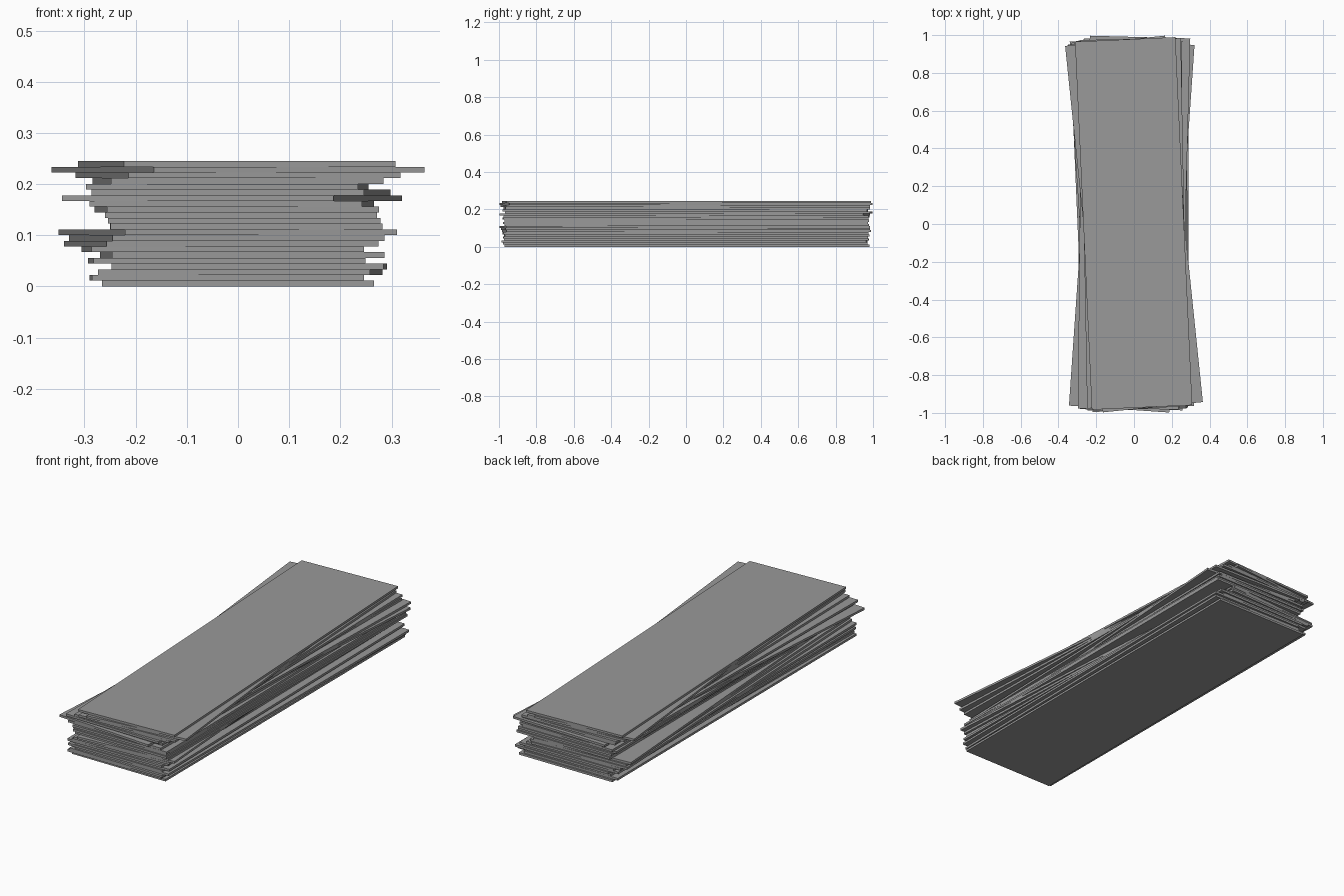
import bpy, math

WIDTH, LENGTH, THICK = 0.532, 1.95, 0.245 / 22

# Loose stack, bottom to top: (x offset, y offset, sideways sway over the board length)
BOARDS = [
    (0.000, 0.005, 0.000), (-0.022, -0.004, 0.005), (0.004, -0.008, -0.024),
    (0.022, 0.003, -0.007), (-0.022, -0.003, 0.011), (0.008, 0.004, 0.024),
    (-0.030, -0.003, 0.020), (-0.033, 0.003, 0.083), (-0.022, -0.003, 0.085),
    (-0.020, -0.006, 0.130), (0.016, 0.004, 0.001), (0.012, -0.003, 0.000),
    (0.006, 0.004, 0.000), (-0.002, -0.003, 0.024), (-0.012, 0.003, -0.024),
    (-0.012, -0.007, -0.134), (0.006, 0.015, -0.052), (-0.021, -0.004, -0.021),
    (0.000, 0.004, 0.036), (0.000, -0.003, 0.104), (0.000, 0.000, 0.200),
    (-0.002, 0.003, 0.089),
]

# Dark grey for the whole stack
grey = bpy.data.materials.new("dark_grey")
grey.diffuse_color = (0.32, 0.32, 0.32, 1)


def board(i, x, y, sway):
    """One flat board, slightly turned about the vertical."""
    bpy.ops.mesh.primitive_cube_add(
        size=1, location=(x, y, (i + 0.5) * THICK),
        rotation=(0, 0, math.asin(sway / LENGTH)))
    ob = bpy.context.object
    ob.name = f"board_{i + 1:02d}"
    ob.scale = (WIDTH, LENGTH, THICK)
    ob.data.materials.append(grey)


for i, (x, y, sway) in enumerate(BOARDS):
    board(i, x, y, sway)
